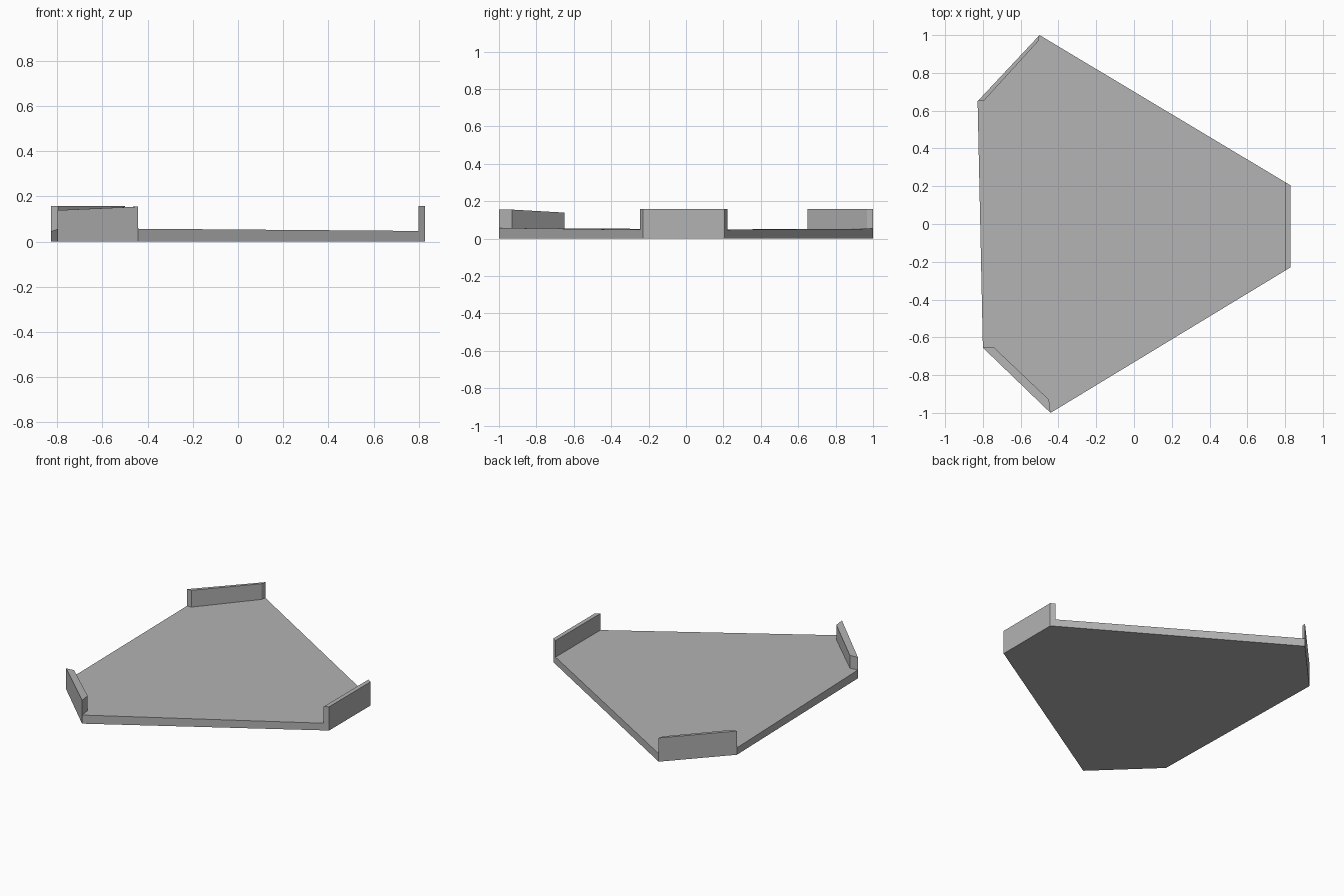
import bpy, bmesh

if "Cube" in bpy.data.objects:
    bpy.data.objects.remove(bpy.data.objects["Cube"])

grey = bpy.data.materials.new("grey")
grey.diffuse_color = (0.45, 0.45, 0.45, 1)
grey.use_nodes = True
grey.node_tree.nodes["Principled BSDF"].inputs["Base Color"].default_value = grey.diffuse_color

# Three raised lips, counter-clockwise. Each end: outer xy, inner xy, floor height, rim height
lips = [
    (((-0.80, -0.655), (-0.745, -0.65), 0.055, 0.139),
     ((-0.442, -1.0), (-0.45, -0.93), 0.057, 0.155)),   # front left lip
    (((0.828, -0.23), (0.80, -0.247), 0.047, 0.157),
     ((0.828, 0.205), (0.80, 0.222), 0.047, 0.157)),    # right lip
    (((-0.50, 1.0), (-0.507, 0.968), 0.053, 0.157),
     ((-0.828, 0.65), (-0.797, 0.65), 0.046, 0.157)),   # back left lip
]

bm = bmesh.new()


def corner(end):
    outer, inner, floor, rim = end
    spots = {"base": (outer, 0), "floor_out": (outer, floor), "floor_in": (inner, floor),
             "rim_out": (outer, rim), "rim_in": (inner, rim)}
    return {k: bm.verts.new((*xy, z)) for k, (xy, z) in spots.items()}


ends = [(corner(a), corner(b)) for a, b in lips]
floor, base = [], []
for i, (a, b) in enumerate(ends):
    nxt = ends[(i + 1) % 3][0]
    # Lip: outer wall, rim, inner wall and two end caps
    bm.faces.new([a["base"], b["base"], b["floor_out"], b["rim_out"], a["rim_out"], a["floor_out"]])
    bm.faces.new([a["rim_out"], b["rim_out"], b["rim_in"], a["rim_in"]])
    bm.faces.new([a["rim_in"], b["rim_in"], b["floor_in"], a["floor_in"]])
    for c in (a, b):
        bm.faces.new([c["floor_out"], c["rim_out"], c["rim_in"], c["floor_in"]])
    # Low open side up to the next lip
    bm.faces.new([b["base"], nxt["base"], nxt["floor_out"], b["floor_out"]])
    floor += [a["floor_out"], a["floor_in"], b["floor_in"], b["floor_out"]]
    base += [a["base"], b["base"]]

# Tray floor and underside
bm.faces.new(floor)
bm.faces.new(base[::-1])
bmesh.ops.recalc_face_normals(bm, faces=bm.faces)

mesh = bpy.data.meshes.new("tray")
bm.to_mesh(mesh)
bm.free()
mesh.materials.append(grey)
bpy.context.collection.objects.link(bpy.data.objects.new("tray", mesh))
